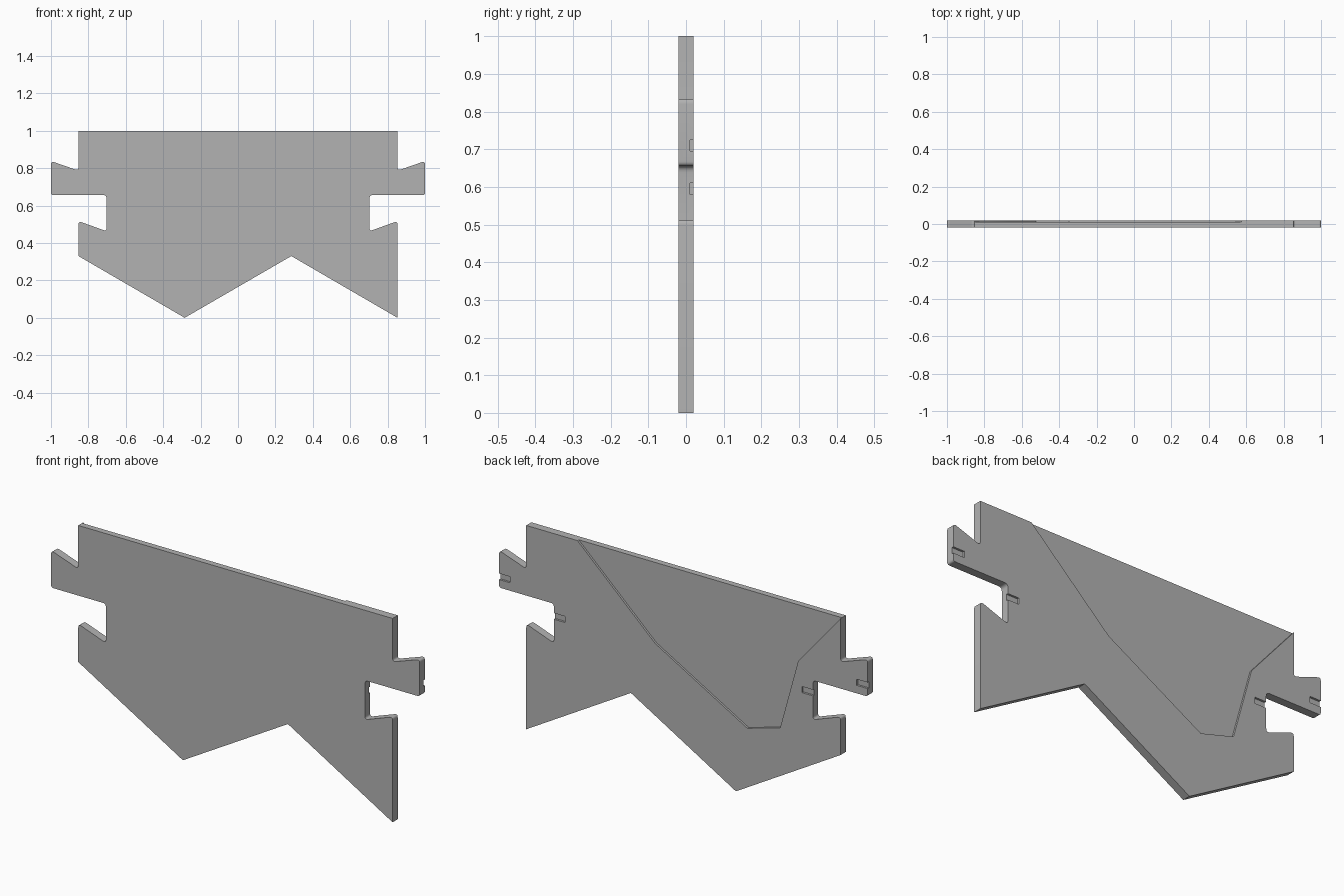
import bpy
import bmesh
from mathutils import Vector

if "Cube" in bpy.data.objects:
    bpy.data.objects.remove(bpy.data.objects["Cube"], do_unlink=True)

HALF = 0.02    # half the plate thickness
DEPTH = 0.01   # depth of the cuts in the back face

grey = bpy.data.materials.new("plain grey")
grey.use_nodes = True
colour = (0.45, 0.45, 0.45, 1)
grey.diffuse_color = colour
grey.node_tree.nodes["Principled BSDF"].inputs["Base Color"].default_value = colour


def rounded(points, steps=5):
    """Outline of (x, z, radius) corners with the rounded ones filleted."""
    result = []
    for i, (x, z, radius) in enumerate(points):
        corner = Vector((x, z))
        if not radius:
            result.append(corner)
            continue
        before = (Vector(points[i - 1][:2]) - corner).normalized()
        after = (Vector(points[(i + 1) % len(points)][:2]) - corner).normalized()
        start, end = corner + before * radius, corner + after * radius
        for s in range(steps + 1):
            t = s / steps
            result.append(start * (1 - t) ** 2 + corner * 2 * t * (1 - t) + end * t ** 2)
    return result


def prism(name, outline, y0, y1):
    """Extrude an x-z outline from y0 to y1."""
    bm = bmesh.new()
    face = bm.faces.new([bm.verts.new((p[0], y0, p[1])) for p in outline])
    made = bmesh.ops.extrude_face_region(bm, geom=[face])["geom"]
    moved = [v for v in made if isinstance(v, bmesh.types.BMVert)]
    bmesh.ops.translate(bm, verts=moved, vec=(0, y1 - y0, 0))
    bmesh.ops.recalc_face_normals(bm, faces=bm.faces)
    mesh = bpy.data.meshes.new(name)
    bm.to_mesh(mesh)
    bm.free()
    obj = bpy.data.objects.new(name, mesh)
    mesh.materials.append(grey)
    bpy.context.collection.objects.link(obj)
    return obj


# Plate outline: hooked side, mirrored, joined by the zigzag bottom edge
R = 0.018
side = [(0.853, 1, 0), (0.853, 0.787, R), (1, 0.838, R), (1, 0.656, 0.012),
        (0.703, 0.656, R), (0.703, 0.463, R), (0.853, 0.517, R)]
zigzag = [(0.853, 0, 0), (0.285, 0.33, 0), (-0.285, 0, 0), (-0.853, 0.33, 0)]
mirrored = [(-x, z, r) for x, z, r in reversed(side)]
plate = prism("hooked_plate", rounded(side + zigzag + mirrored), -HALF, HALF)

# Cutters: the large recess, then a short groove at each hook end and neck
recess = [(0.575, 1), (0.575, 1.05), (-0.853, 1.05), (-0.853, 1),
          (-0.623, 0.73), (-0.525, 0.376), (-0.347, 0.326), (0.153, 0.608)]
cutters = [prism("recess_cutter", recess, HALF - DEPTH, HALF + 0.05)]
for s in (-1, 1):
    for edge, z in ((1, 0.71), (0.703, 0.595)):
        inner, outer = s * (edge - 0.06), s * (edge + 0.03)
        box = [(inner, z - 0.015), (outer, z - 0.015),
               (outer, z + 0.015), (inner, z + 0.015)]
        cutters.append(prism("groove_cutter", box, HALF - DEPTH, HALF + 0.05))

bpy.context.view_layer.objects.active = plate
for cutter in cutters:
    cutter.hide_render = True
    cut = plate.modifiers.new("cut", "BOOLEAN")
    cut.operation = "DIFFERENCE"
    cut.solver = "EXACT"
    cut.object = cutter
    bpy.ops.object.modifier_apply(modifier=cut.name)
for cutter in cutters:
    bpy.data.objects.remove(cutter, do_unlink=True)

bpy.ops.object.select_all(action="DESELECT")
plate.select_set(True)
bpy.ops.object.shade_smooth_by_angle()
